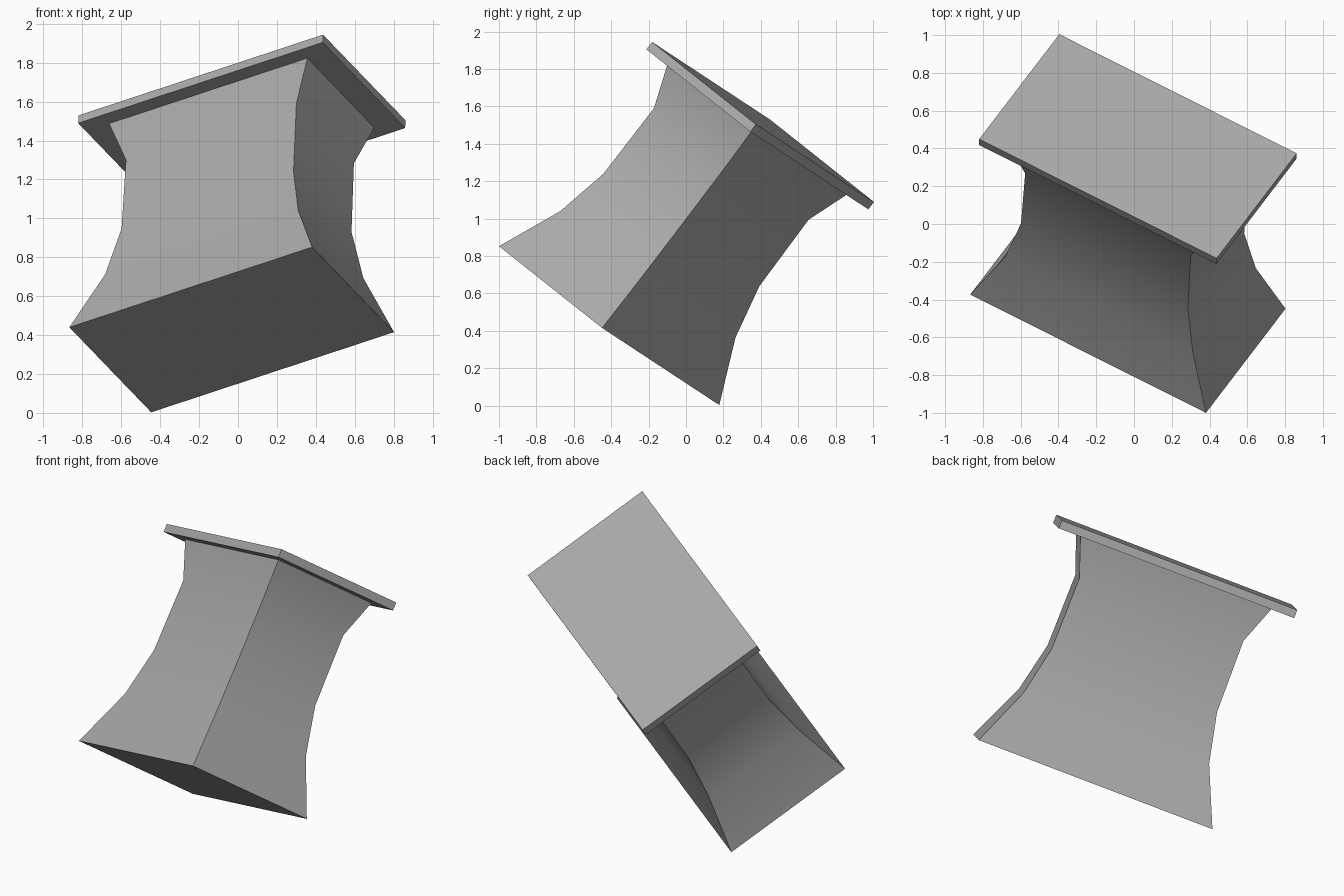
import bpy, bmesh
from math import radians
from mathutils import Matrix, Vector

cube = bpy.data.objects.get("Cube")
if cube:
    bpy.data.objects.remove(cube, do_unlink=True)

# Single grey material
grey = bpy.data.materials.new("stone grey")
grey.use_nodes = True
colour = (0.4, 0.4, 0.4, 1)
grey.diffuse_color = colour
grey.node_tree.nodes["Principled BSDF"].inputs["Base Color"].default_value = colour

# Tilted frame: width axis, depth axis and the pedestal's own up axis
up = Vector((0.039, 0.602, 0.797)).normalized()
width = Vector((0.857, -0.430, 0.283))
width = (width - up * width.dot(up)).normalized()
depth = up.cross(width)
tilt = Matrix((width, depth, up)).transposed().to_4x4()
tilt = Matrix.Translation((-0.0325, -0.411, 0.4275)) @ tilt

HALF_W, HALF_D = 0.728, 0.41


def rectangular_loft(name, profile):
    """Stack scaled rectangles given as (height, scale) and cap both ends."""
    bm = bmesh.new()
    rings = []
    for height, scale in profile:
        rings.append([bm.verts.new((sx * HALF_W * scale, sy * HALF_D * scale, height))
                      for sx, sy in ((-1, -1), (1, -1), (1, 1), (-1, 1))])
    for low, high in zip(rings, rings[1:]):
        for i in range(4):
            j = (i + 1) % 4
            bm.faces.new((low[i], low[j], high[j], high[i]))
    bm.faces.new(rings[0][::-1])
    bm.faces.new(rings[-1])
    mesh = bpy.data.meshes.new(name)
    bm.to_mesh(mesh)
    bm.free()
    mesh.materials.append(grey)
    obj = bpy.data.objects.new(name, mesh)
    bpy.context.collection.objects.link(obj)
    obj.matrix_world = tilt
    bpy.ops.object.select_all(action="DESELECT")
    obj.select_set(True)
    bpy.context.view_layer.objects.active = obj
    bpy.ops.object.shade_smooth_by_angle(angle=radians(30))
    return obj


# Waisted column, flaring to the full footprint at its base
rectangular_loft("pedestal_column",
                 [(0, 1), (0.345, 0.795), (0.642, 0.708), (1.084, 0.702), (1.316, 0.817)])

# Thin slab on top
rectangular_loft("top_slab", [(1.316, 1.007), (1.366, 1.007)])
